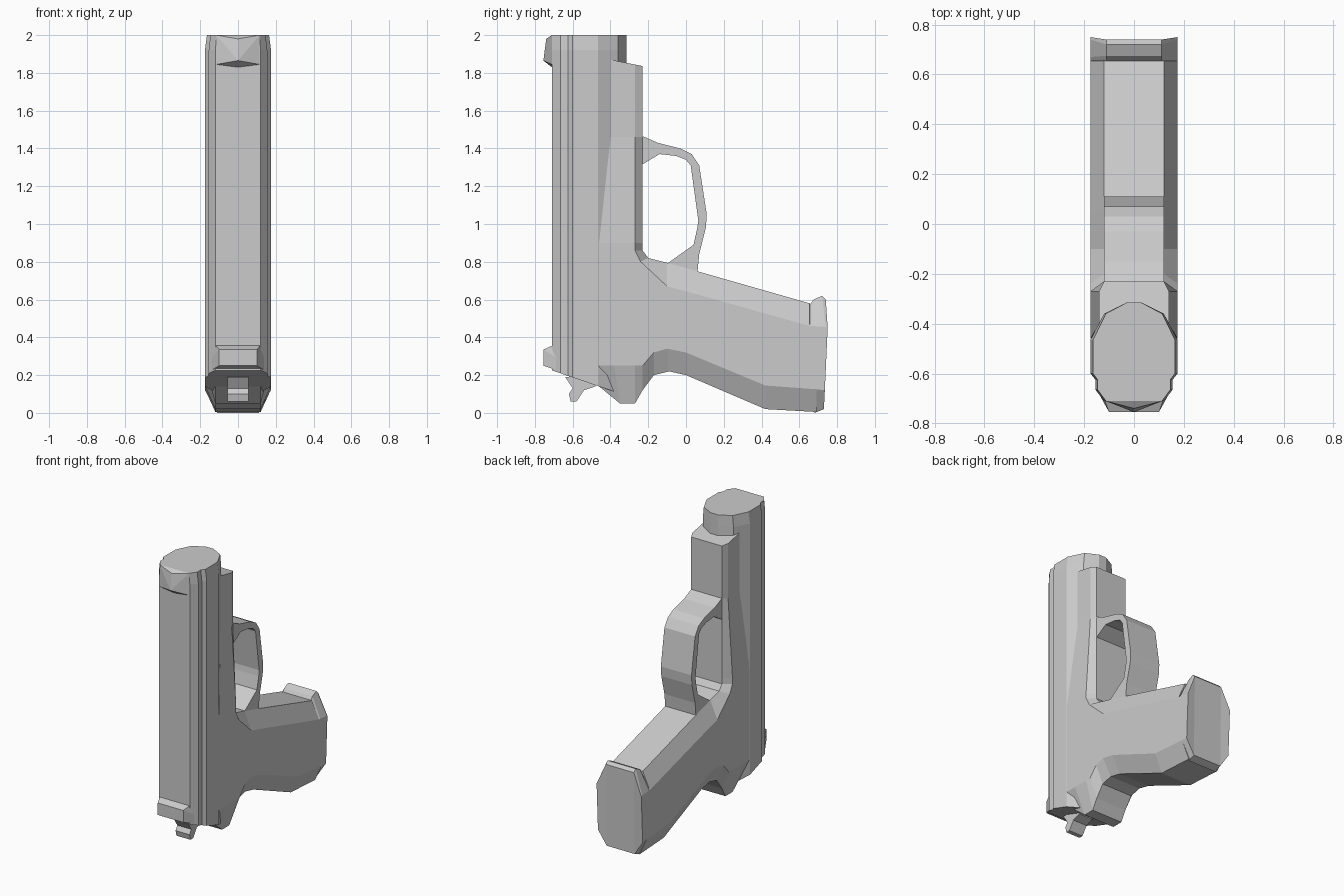
import bpy
import bmesh

# Remove the default cube
default_cube = bpy.data.objects.get("Cube")
if default_cube:
    bpy.data.objects.remove(default_cube, do_unlink=True)

# Single flat colour
grey = bpy.data.materials.new("plain grey")
grey.use_nodes = True
colour = (0.6, 0.6, 0.6, 1.0)
grey.diffuse_color = colour
grey.node_tree.nodes["Principled BSDF"].inputs["Base Color"].default_value = colour

UNIT = 0.01  # coordinates below are in hundredths


def finish(name, bm):
    """Turn a bmesh into a flat shaded object."""
    bmesh.ops.recalc_face_normals(bm, faces=bm.faces)
    mesh = bpy.data.meshes.new(name)
    bm.to_mesh(mesh)
    bm.free()
    mesh.materials.append(grey)
    part = bpy.data.objects.new(name, mesh)
    bpy.context.collection.objects.link(part)
    return part


def loft(name, rings):
    """Join rings of equal length with quads and cap both ends."""
    bm = bmesh.new()
    loops = [[bm.verts.new([c * UNIT for c in point]) for point in ring] for ring in rings]
    for first, second in zip(loops, loops[1:]):
        count = len(first)
        for i in range(count):
            j = (i + 1) % count
            bm.faces.new((first[i], first[j], second[j], second[i]))
    bm.faces.new(loops[0])
    bm.faces.new(loops[-1])
    return finish(name, bm)


def side_shell(name, pairs, edge, width):
    """Side profile: outer outline at +-edge, chamfered to the inner outline at +-width."""
    outer = [pair[:2] for pair in pairs]
    inner = [pair[2:] for pair in pairs]
    layers = [(-width, inner), (-edge, outer), (edge, outer), (width, inner)]
    return loft(name, [[(x, y, z) for y, z in outline] for x, outline in layers])


def side_prism(name, outline, width):
    return loft(name, [[(x, y, z) for y, z in outline] for x in (-width, width)])


def ring(half, height, slope=0, scale=1):
    """Mirrored horizontal section whose height can lean along y."""
    full = half + [(-x, y) for x, y in reversed(half)]
    return [(x * scale, y, height + slope * (y - half[0][1])) for x, y in full]


def mirrored_hull(name, points):
    """Convex solid from points and their mirror images."""
    bm = bmesh.new()
    for x, y, z in points:
        for side in ((1, -1) if x else (1,)):
            bm.verts.new((x * side * UNIT, y * UNIT, z * UNIT))
    bmesh.ops.convex_hull(bm, input=bm.verts)
    bmesh.ops.dissolve_limit(bm, angle_limit=UNIT, verts=bm.verts, edges=bm.edges)
    return finish(name, bm)


# Slide with long side grooves, slanted rear and tapered muzzle
slide_half = [(12, -71), (15.5, -66.5), (15.5, -62.5), (17.5, -60),
              (17.5, -46.5), (12, -36), (3, -31.5)]
loft("slide", [ring(slide_half, 22.5, slope=-0.34),
               ring(slide_half, 192),
               ring(slide_half, 200, scale=0.94)])

# Dust cover, narrowing from the frame up to the front
wide = [(17.5, -46), (17.5, -27), (12, -23)]
narrow = [(14, -40), (14, -27), (12, -23)]
loft("dust_cover", [ring(wide, 86), ring(wide, 90), ring(narrow, 146),
                    ring(narrow, 187, slope=-0.2)])

# Frame and grip in one chamfered shell
side_shell("frame_and_grip", [
    (-46, 14, -46, 25), (-35, 5, -38, 25), (-27, 5, -27, 25), (-23, 12, -23, 25),
    (-17, 20, -17, 32), (-9, 22, -10, 34), (0, 20, 0, 32), (42, 2, 42, 14.5),
    (69, 0.5, 69, 12.5), (65.5, 58, 65.5, 46), (6, 75, 5, 63),
    (-10, 79.5, -10, 67), (-20, 82, -24, 80), (-23, 86, -27, 86), (-46, 86, -46, 86),
], 12, 17.5)

# Base plate at the end of the grip
side_shell("base_plate", [
    (65.5, 57, 65.5, 46), (67.5, 60, 67, 46), (72, 62, 74, 45.5), (74, 60, 75, 45),
    (73, 2, 73.5, 12), (68, 0, 69, 12.5),
], 11, 17.5)

# Trigger guard: outer path, then back along the inner path
guard_outer = [(-24, 147), (-15, 143), (-3, 140), (3, 137), (7, 131),
               (11, 105), (10.5, 98), (7, 84), (6, 74)]
guard_inner = [(-10, 79), (4, 89), (6, 98), (6.5, 102), (2.5, 131),
               (0, 134), (-5, 136), (-14, 137), (-24, 131)]
side_prism("trigger_guard", guard_outer + guard_inner, 12)

# Hammer
side_prism("hammer", [(-64, 19), (-60, 13), (-62, 10), (-61, 6), (-58, 6),
                      (-54, 12), (-48, 14), (-48, 20)], 5.5)

# Sights
mirrored_hull("rear_sight", [(10, -75.5, 33.5), (10, -75.5, 25), (12, -70, 36),
                             (15, -66.5, 22), (15, -66.5, 28)])
mirrored_hull("front_sight", [(11.5, -71, 184.5), (0, -75.5, 186.5), (0, -74, 198),
                              (11.5, -71, 200), (0, -71, 183)])
